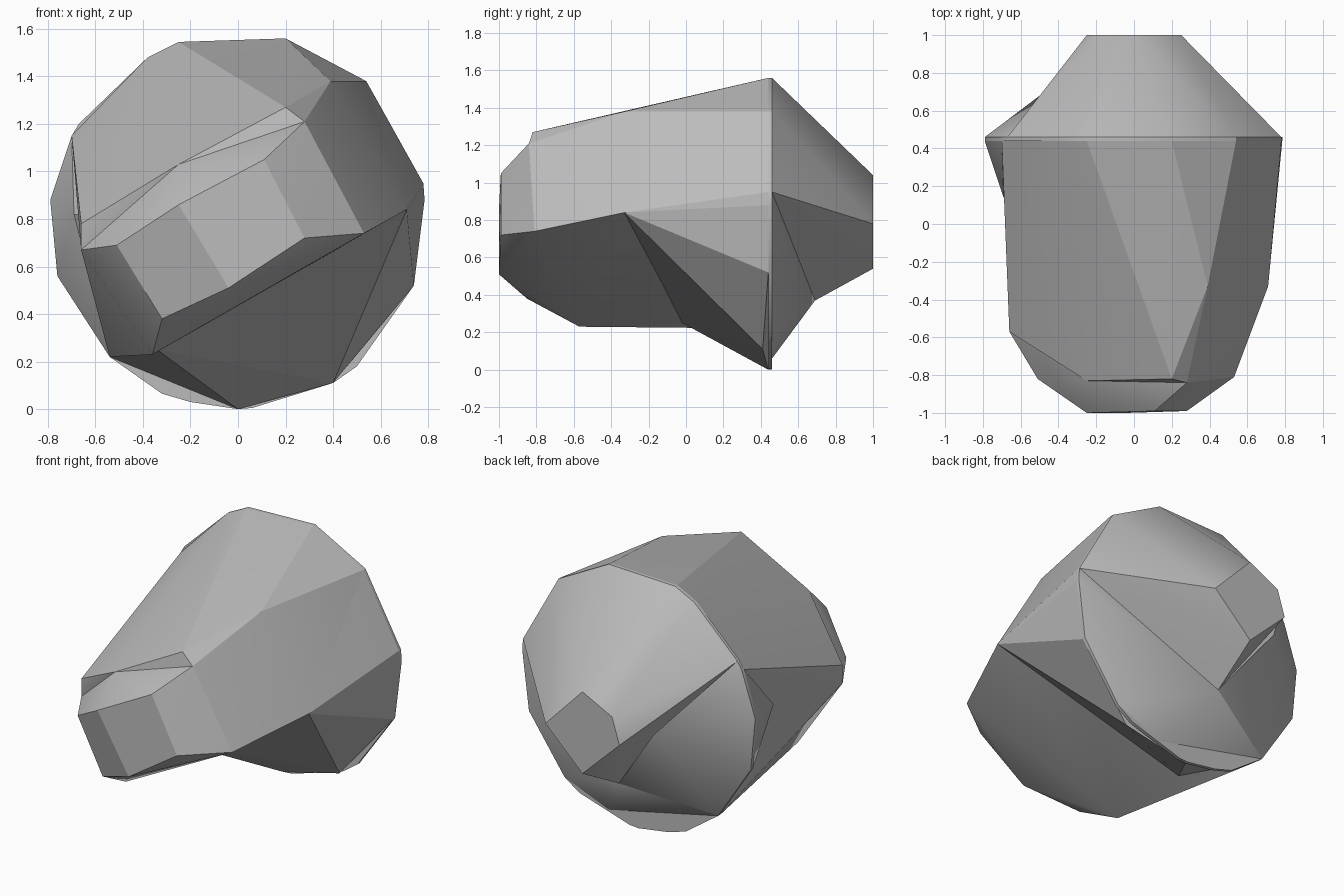
import bpy, bmesh, math

# Remove the default object
old = bpy.data.objects.get("Cube")
if old:
    bpy.data.objects.remove(old, do_unlink=True)

# Plain grey stone
stone = bpy.data.materials.new("stone_grey")
stone.use_nodes = True
grey = (0.5, 0.5, 0.5, 1)
stone.diffuse_color = grey
stone.node_tree.nodes["Principled BSDF"].inputs["Base Color"].default_value = grey


def hull(name, points, smooth=30):
    """Faceted convex chunk around a handful of corner points."""
    bm = bmesh.new()
    for p in points:
        bm.verts.new(p)
    res = bmesh.ops.convex_hull(bm, input=bm.verts)
    loose = {g for g in res["geom_interior"] + res["geom_unused"]
             if isinstance(g, bmesh.types.BMVert)}
    bmesh.ops.delete(bm, geom=list(loose), context="VERTS")
    bmesh.ops.dissolve_limit(bm, angle_limit=math.radians(2),
                             verts=bm.verts, edges=bm.edges)
    bmesh.ops.recalc_face_normals(bm, faces=bm.faces)
    mesh = bpy.data.meshes.new(name)
    bm.to_mesh(mesh)
    bm.free()
    mesh.materials.append(stone)
    obj = bpy.data.objects.new(name, mesh)
    bpy.context.collection.objects.link(obj)
    bpy.ops.object.select_all(action="DESELECT")
    obj.select_set(True)
    bpy.context.view_layer.objects.active = obj
    bpy.ops.object.shade_smooth_by_angle(angle=math.radians(smooth))


def ring(profile, y):
    return [(x, y, z) for x, z in profile]


# Rim of the widest section, from the left flank over the top and round
upper_rim = [(0.785, 0.88), (0.78, 0.95), (0.54, 1.38), (0.2, 1.56),
             (-0.25, 1.545), (-0.38, 1.48), (-0.67, 1.2)]
right_rim = [(-0.7, 1.15), (-0.79, 0.88), (-0.76, 0.56), (-0.54, 0.22)]
lower_rim = [(-0.32, 0.065), (-0.2, 0.03), (0, 0), (0.06, 0.005),
             (0.2, 0.06), (0.4, 0.11), (0.5, 0.18), (0.74, 0.52)]
front_y, back_y = 0.44, 0.46
whole_rim = upper_rim + right_rim + lower_rim
hull("rim", ring(whole_rim, front_y) + ring(whole_rim, back_y))

# Blunt nose and the tilted slab behind it
corner = (0.28, -0.84, 1.21)
nose = [(-0.25, -1, 0.86), (0.11, -0.99, 1.05), (0.28, -0.99, 0.72), (-0.04, -1, 0.51),
        (-0.51, -0.82, 0.69), (-0.32, -0.85, 0.38), (0.53, -0.81, 0.74),
        corner, (-0.25, -0.83, 1.03)]
slab = [(-0.66, -0.57, 0.67), (-0.36, -0.57, 0.23), (0.71, -0.33, 0.84),
        (-0.34, -0.02, 0.25)]
shoulder = (0.39, -0.33, 1.38)
hull("front_block", nose + slab + [shoulder]
     + ring([(0.785, 0.88), (0.54, 1.38), (-0.7, 1.15), (-0.54, 0.22)], front_y), 25)

# Raised top plate, leaving a small step above the nose
crest = [(0.2, -0.82, 1.27), corner, shoulder, (-0.25, -0.83, 1.03), (-0.66, -0.57, 0.78)]
hull("top_plate", crest + slab
     + ring(upper_rim[:-1] + [(-0.7, 1.15), (-0.54, 0.22)], front_y), 25)

# Flared right flank
hull("right_flank", ring(right_rim + [(0, 0.8)], front_y) + [(-0.69, 0.14, 0.82)])

# Belly under the slab, stopping short of the rim in places
belly_rim = [(0.785, 0.88), (0.74, 0.52), (0, 0), (-0.54, 0.22)]
hull("belly", ring(belly_rim, front_y)
     + [(0.4, 0.41, 0.11), (0.71, -0.33, 0.84), (0.17, -0.09, 0.53), (-0.34, -0.02, 0.25)], 5)

# Rear cone with a small flat end
rear_tip = [(0, 1.04), (0.25, 0.78), (0, 0.54), (-0.25, 0.78), (-0.2, 0.94)]
apex = (-0.03, 0.69, 0.37)
hull("rear_cone", ring(rear_tip, 1) + ring(upper_rim[1:], back_y) + [apex])

# Shallower lower rear: a fan of facets, leaving a thin ledge along the bottom rim
lower_fan = [(0.2, 0.06), (0.5, 0.18), (0.74, 0.52), (0.785, 0.88)]
hull("lower_rear", ring(lower_fan + right_rim + [(0.78, 0.95)], back_y) + [apex], 25)

# Ridged bulge on the right of the rear, meeting the cone in a valley
hull("rear_bulge", ring([(-0.67, 1.2)] + right_rim + [(0.2, 0.06)], back_y)
     + [apex, (-0.34, 0.8, 0.79)], 20)
